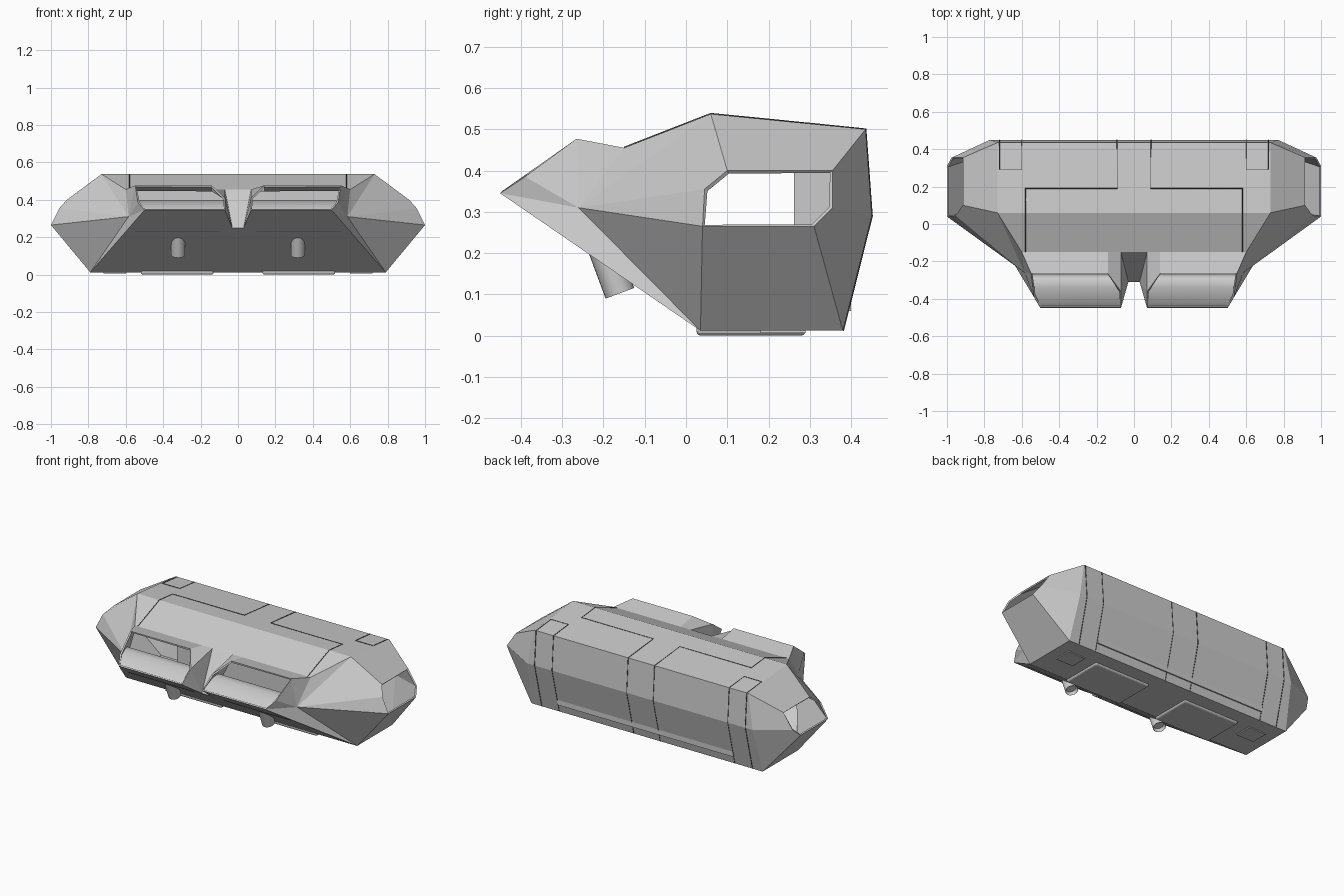
import bpy, bmesh
from mathutils import Vector

cube = bpy.data.objects.get("Cube")
if cube:
    bpy.data.objects.remove(cube)


def material(name, value):
    m = bpy.data.materials.new(name)
    m.use_nodes = True
    col = (value, value, value, 1)
    m.diffuse_color = col
    m.node_tree.nodes["Principled BSDF"].inputs["Base Color"].default_value = col
    return m


GREY = material("hull grey", 0.6)
SEAM = material("seam dark grey", 0.08)


def finish(name, bm, smooth=False):
    bmesh.ops.recalc_face_normals(bm, faces=bm.faces)
    mesh = bpy.data.meshes.new(name)
    bm.to_mesh(mesh)
    bm.free()
    mesh.materials.append(GREY)
    for p in mesh.polygons:
        p.use_smooth = smooth
    ob = bpy.data.objects.new(name, mesh)
    bpy.context.collection.objects.link(ob)
    return ob


# Corner points of the +x half of the hull
P = {
    "ridge": (.73, .06, .537), "top_back": (.73, .435, .5), "mid_back": (.77, .45, .29),
    "low_back": (.79, .38, .012), "low_front": (.79, .035, .012),
    "cheek": (.585, -.26, .31), "hood": (.6, -.15, .455),
    # side port rim
    "e1": (1, .04, .265), "e2": (.955, .045, .355), "e3": (.915, .10, .4),
    "e4": (.915, .355, .4), "e5": (.975, .355, .31), "e6": (1, .31, .265),
    # front bay rim
    "lip_out": (.5, -.45, .345), "rim_out": (.535, -.39, .385), "roof_out": (.55, -.265, .477),
    "roof_in": (.14, -.265, .477), "rim_in": (.07, -.36, .41), "lip_in": (.07, -.45, .345),
    # centre notch
    "notch": (.03, -.31, .249), "valley": (.07, -.15, .455), "roof_root": (.14, -.15, .455),
}

# Faces repeated on both sides
SIDE = [
    ("ridge", "top_back", "e4", "e3"),
    ("top_back", "mid_back", "e5", "e4"),
    ("mid_back", "low_back", "e6", "e5"),
    ("low_back", "low_front", "e1", "e6"),
    ("low_front", "cheek", "e1"),
    ("cheek", "hood", "ridge"),
    ("cheek", "ridge", "e3", "e2"),
    ("cheek", "e2", "e1"),
    ("low_front", "lip_out", "cheek"),
    ("cheek", "lip_out", "rim_out"),
    ("cheek", "rim_out", "roof_out"),
    ("cheek", "roof_out", "hood"),
    ("roof_out", "roof_in", "roof_root", "hood"),
    ("roof_in", "rim_in", "valley", "roof_root"),
    ("rim_in", "notch", "valley"),
    ("rim_in", "lip_in", "notch"),
]

# Faces that run from one side to the other
ACROSS = [
    ("top_back", "ridge"),
    ("mid_back", "top_back"),
    ("low_back", "mid_back"),
    ("low_front", "low_back"),
    ("ridge", "hood", "roof_root", "valley"),
    ("valley", "notch"),
    ("low_front", "lip_out", "lip_in", "notch"),
]


def build_hull():
    bm = bmesh.new()
    v = {(n, s): bm.verts.new((s * p[0], p[1], p[2])) for n, p in P.items() for s in (1, -1)}
    for names in SIDE:
        for s in (1, -1):
            bm.faces.new([v[n, s] for n in names][::s])
    for names in ACROSS:
        bm.faces.new([v[n, 1] for n in names] + [v[n, -1] for n in reversed(names)])
    hull = finish("hull", bm)
    shell = hull.modifiers.new("shell", "SOLIDIFY")
    shell.thickness = .01


def box(name, lo, hi, bevel=0):
    bm = bmesh.new()
    bmesh.ops.create_cube(bm, size=1)
    for vert in bm.verts:
        vert.co = [(a + b) / 2 + c * (b - a) for a, b, c in zip(lo, hi, vert.co)]
    ob = finish(name, bm)
    if bevel:
        mod = ob.modifiers.new("bevel", "BEVEL")
        mod.width, mod.segments = bevel, 3


# Padded shelf inside each bay
def build_shelf(name, s):
    profile = [(-.445, .342), (-.42, .362), (-.38, .380), (-.34, .392), (-.30, .395),
               (-.28, .38), (-.27, .35), (-.27, .25)]
    bm = bmesh.new()
    rows = []
    for y, z in profile:
        outer = min(.55, .5 + (y + .445) * .45)
        rows.append([bm.verts.new((s * x, y, z)) for x in (.075, outer)])
    for a, b in zip(rows, rows[1:]):
        bm.faces.new((a[0], a[1], b[1], b[0])[::s])
    finish(name, bm, smooth=True)


# Tilted thruster stub under the chin, with a recessed end
def build_nozzle(name, s):
    bm = bmesh.new()
    bmesh.ops.create_cone(bm, cap_ends=True, segments=24, radius1=.037, radius2=.037, depth=.12)
    end = max(bm.faces, key=lambda f: f.calc_center_median().z)
    bmesh.ops.inset_individual(bm, faces=[end], thickness=.008)
    bmesh.ops.translate(bm, verts=list(end.verts), vec=(0, 0, -.02))
    axis = Vector((0, .35, -.94)).normalized()
    rot = axis.to_track_quat("Z", "Y").to_matrix()
    bmesh.ops.rotate(bm, verts=bm.verts, matrix=rot)
    bmesh.ops.translate(bm, verts=bm.verts, vec=(s * .32, -.181, .159))
    ob = finish(name, bm)
    bpy.context.view_layer.objects.active = ob
    ob.select_set(True)
    bpy.ops.object.shade_smooth_by_angle()
    ob.select_set(False)


# Hairline panel seam along a path
def seam(name, path, s):
    cu = bpy.data.curves.new(name, "CURVE")
    cu.dimensions = "3D"
    cu.bevel_depth = .0025
    cu.bevel_resolution = 0
    sp = cu.splines.new("POLY")
    sp.points.add(len(path) - 1)
    for pt, (x, y, z) in zip(sp.points, path):
        pt.co = (s * x, y, z, 1)
    cu.materials.append(SEAM)
    bpy.context.collection.objects.link(bpy.data.objects.new(name, cu))


def top(x, y):
    return (x, y, .537 - .0987 * (y - .06))


def back(x):
    return [(x, .435, .5), (x, .45, .29), (x, .38, .012)]


for ob in bpy.context.selected_objects:
    ob.select_set(False)

build_hull()
box("inner_bulkhead", (-.6, .262, .06), (.6, .40, .45))
for side, s in (("left", 1), ("right", -1)):
    build_shelf(side + "_bay_shelf", s)
    build_nozzle(side + "_nozzle", s)
    x0, x1 = sorted((s * .13, s * .52))
    box(side + "_belly_bulge", (x0, .025, 0), (x1, .29, .03), .012)
    x0, x1 = sorted((s * .6, s * .72))
    box(side + "_belly_hatch", (x0, .18, .006), (x1, .29, .016))

    # Panel seams over hood, top, back and chin
    seam(side + "_hood_seam", [(.58, -.15, .455), (.58, .06, .537), top(.58, .19),
                               top(.09, .19)] + back(.09), s)
    seam(side + "_inner_hatch_seam", [top(.72, .29), top(.6, .29)] + back(.6), s)
    seam(side + "_outer_hatch_seam", [top(.72, .29)] + back(.72), s)
    seam(side + "_chin_seam", [(.1, -.282, .23), (.55, -.282, .23)], s)
